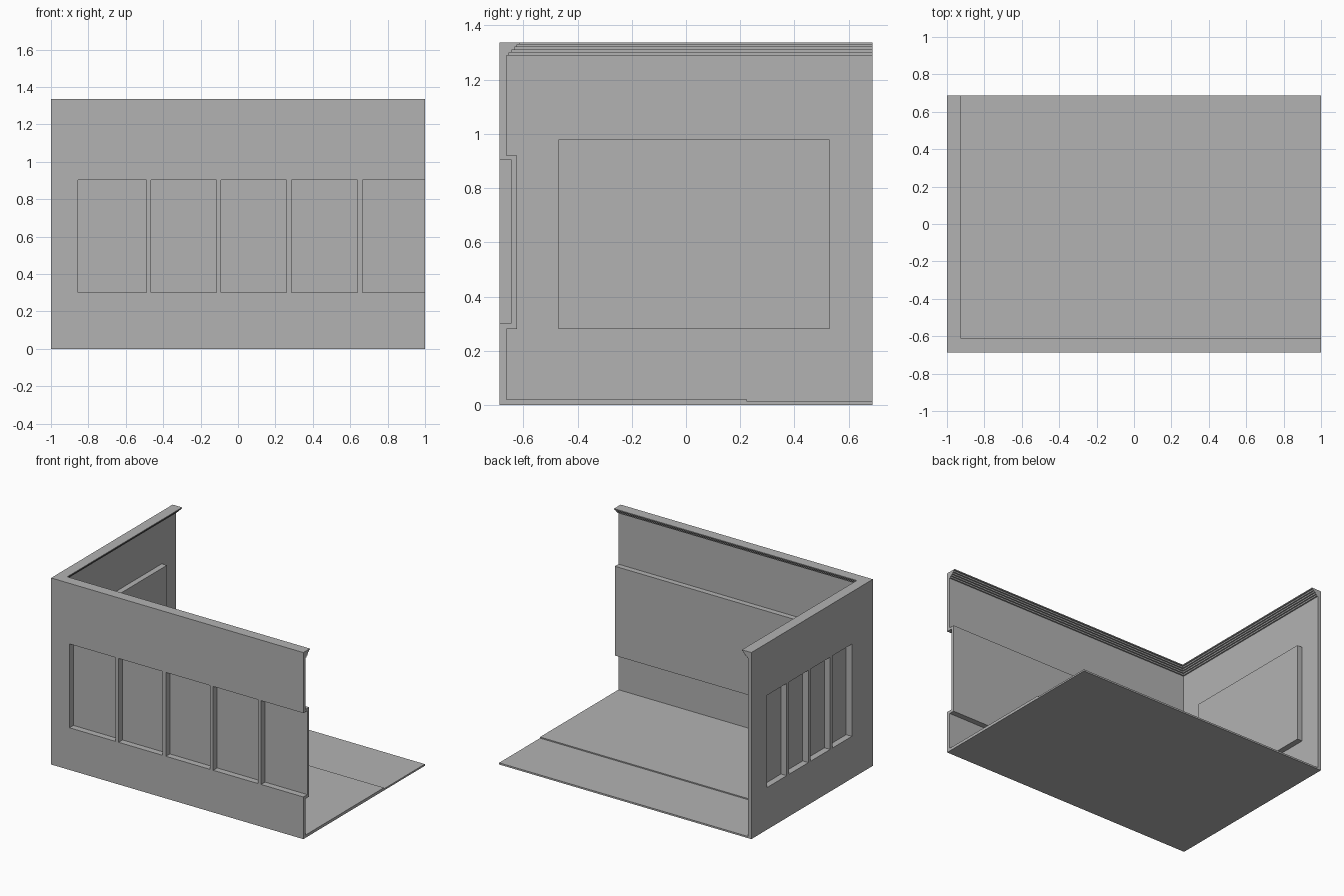
import bpy
import bmesh
from mathutils import Vector

cube = bpy.data.objects.get("Cube")
if cube:
    bpy.data.objects.remove(cube, do_unlink=True)

plaster = bpy.data.materials.new("plain grey")
plaster.use_nodes = True
grey = (0.448, 0.448, 0.448, 1)
plaster.diffuse_color = grey
plaster.node_tree.nodes["Principled BSDF"].inputs["Base Color"].default_value = grey

X, Y, H = 1.0, 0.688, 1.337      # half width, half depth, height
WALL, RECESS, BACKING = 0.025, 0.045, 0.065


def finish(name, bm):
    bmesh.ops.recalc_face_normals(bm, faces=bm.faces)
    mesh = bpy.data.meshes.new(name)
    bm.to_mesh(mesh)
    bm.free()
    mesh.materials.append(plaster)
    obj = bpy.data.objects.new(name, mesh)
    bpy.context.collection.objects.link(obj)
    return obj


def sweep(name, rings):
    """Skin matching closed rings of points and cap both ends."""
    bm = bmesh.new()
    rows = [[bm.verts.new(p) for p in ring] for ring in rings]
    n = len(rows[0])
    for a, b in zip(rows, rows[1:]):
        for i in range(n):
            j = (i + 1) % n
            bm.faces.new((a[i], a[j], b[j], b[i]))
    bm.faces.new(rows[0])
    bm.faces.new(rows[-1])
    return finish(name, bm)


def boxes(name, bounds):
    """One mesh of separate boxes, each given by its low and high corners."""
    bm = bmesh.new()
    for low, high in bounds:
        low, high = Vector(low), Vector(high)
        made = bmesh.ops.create_cube(bm, size=1)["verts"]
        for v in made:
            v.co = (low + high) / 2 + v.co * (high - low)
    return finish(name, bm)


def combine(target, tool, operation):
    mod = target.modifiers.new(operation.lower(), "BOOLEAN")
    mod.operation, mod.object, mod.solver = operation, tool, "EXACT"
    bpy.ops.object.select_all(action="DESELECT")
    bpy.context.view_layer.objects.active = target
    target.select_set(True)
    bpy.ops.object.modifier_apply(modifier=mod.name)
    bpy.data.objects.remove(tool, do_unlink=True)


# Wall section: distance inward from the outer face, and height
section = [(0, 0), (WALL, 0)]
for step in range(5):
    z = 1.29 + step * 0.01
    section += [(WALL + step * 0.01, z), (WALL + (step + 1) * 0.01, z)]
section += [(WALL + 0.05, H), (0, H)]

# Front and side walls with stepped cornice, mitred at the corner
walls = sweep("walls", [
    [(X, -Y + d, z) for d, z in section],
    [(-X + d, -Y + d, z) for d, z in section],
    [(-X + d, Y, z) for d, z in section],
])

# Raised backing panels on the inside of the walls
front_backing = boxes("front_backing", [((-0.88, -Y + 0.01, 0.28), (X, -Y + BACKING, 0.92))])
side_backing = boxes("side_backing", [((-X + 0.01, -0.47, 0.28), (-X + BACKING, 0.53, 0.98))])
combine(walls, front_backing, "UNION")
combine(walls, side_backing, "UNION")

# Recessed window panels on the outside; the last front one runs off the end
front_spans = [(-0.855, -0.49), (-0.465, -0.115), (-0.09, 0.26), (0.285, 0.64), (0.665, 1.1)]
side_spans = [(-0.45 + i * 0.246, -0.229 + i * 0.246) for i in range(4)]
cuts = [((a, -Y - 0.1, 0.302), (b, -Y + RECESS, 0.903)) for a, b in front_spans]
cuts += [((-X - 0.1, a, 0.302), (-X + RECESS, b, 0.963)) for a, b in side_spans]
combine(walls, boxes("window_cutter", cuts), "DIFFERENCE")

# Floor with a shallow step down towards the back
floor_section = [(-Y + WALL, 0), (Y, 0), (Y, 0.012), (0.225, 0.012), (0.225, 0.02), (-Y + WALL, 0.02)]
sweep("floor", [[(x, y, z) for y, z in floor_section] for x in (-X + WALL, X)])
